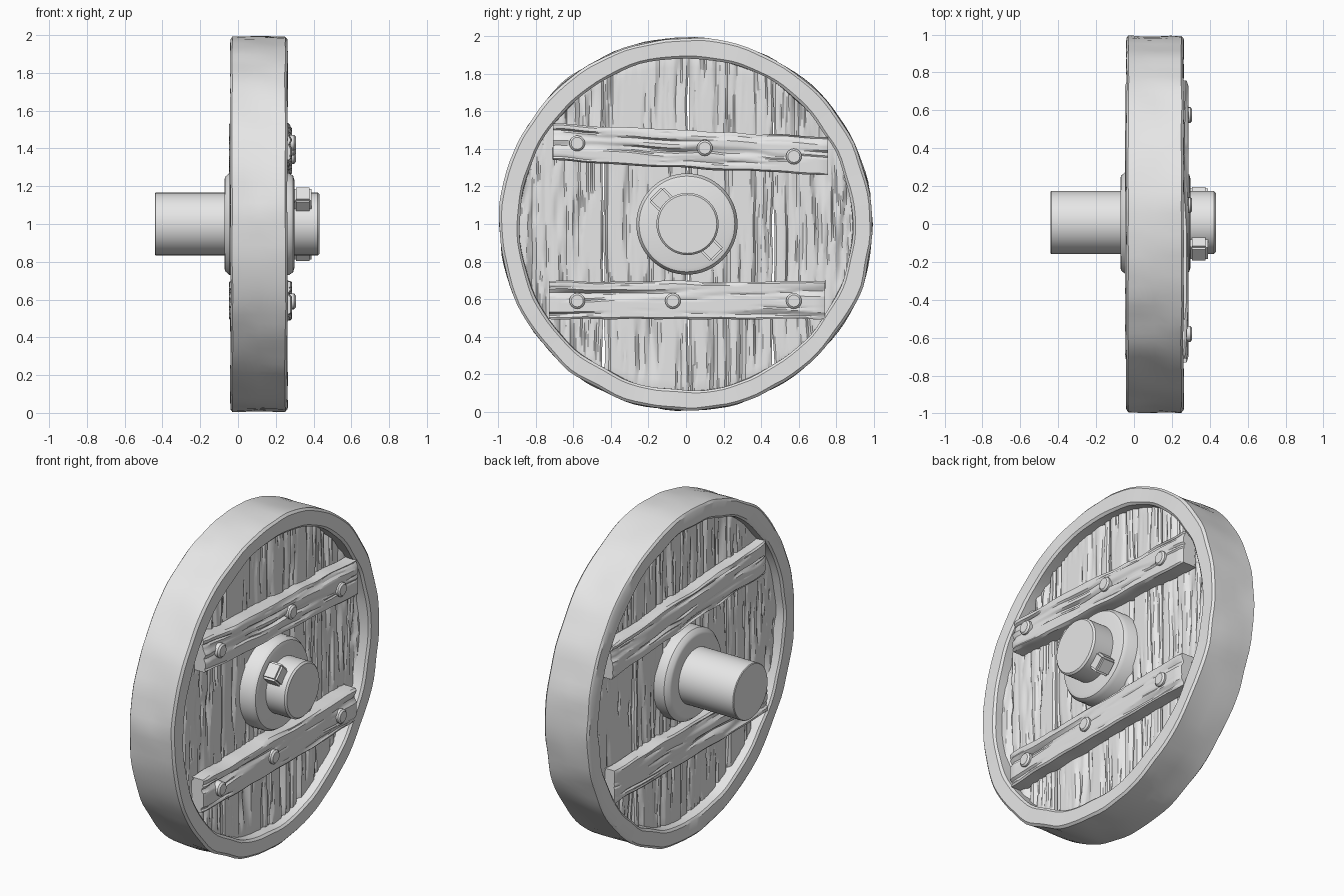
import bpy, bmesh, math
from mathutils import Vector, noise

if "Cube" in bpy.data.objects:
    bpy.data.objects.remove(bpy.data.objects["Cube"])

grey = bpy.data.materials.new("plain_grey")
grey.use_nodes = True
grey.diffuse_color = (0.8, 0.8, 0.8, 1)
grey.node_tree.nodes["Principled BSDF"].inputs["Base Color"].default_value = (0.8, 0.8, 0.8, 1)


def finish(name, bm, angle=35):
    """Turn a bmesh into a shaded object."""
    bmesh.ops.remove_doubles(bm, verts=bm.verts, dist=0.0001)
    bmesh.ops.recalc_face_normals(bm, faces=bm.faces)
    mesh = bpy.data.meshes.new(name)
    bm.to_mesh(mesh)
    bm.free()
    obj = bpy.data.objects.new(name, mesh)
    bpy.context.collection.objects.link(obj)
    mesh.materials.append(grey)
    bpy.ops.object.select_all(action="DESELECT")
    obj.select_set(True)
    bpy.context.view_layer.objects.active = obj
    bpy.ops.object.shade_smooth_by_angle(angle=math.radians(angle))
    return obj


def lathe(name, profile, segs=64, centre=(0, 1), closed=False, wobble=0.0):
    """Spin an (x, radius) profile around an axis along x."""
    bm = bmesh.new()
    rings = []
    for x, r in profile:
        ring = []
        for k in range(segs):
            a = 2 * math.pi * k / segs
            p = Vector((x, r * math.cos(a), r * math.sin(a)))
            rr = r + wobble * noise.noise(p * Vector((6, 6, 6)).x + Vector((3, 7, 1)))
            xx = x + 0.4 * wobble * noise.noise(p * 4)
            ring.append(bm.verts.new((xx, centre[0] + rr * math.cos(a), centre[1] + rr * math.sin(a))))
        rings.append(ring)
    pairs = list(zip(rings, rings[1:]))
    if closed:
        pairs.append((rings[-1], rings[0]))
    for a, b in pairs:
        for k in range(segs):
            n = (k + 1) % segs
            bm.faces.new((a[k], a[n], b[n], b[k]))
    if not closed:
        bm.faces.new(rings[0])
        bm.faces.new(rings[-1])
    return finish(name, bm)


def board(name, place, width, length, x_back, x_front, seed, depth, cols, rows):
    """Grained board; place(u, v) gives (y, z), with v along the grain."""
    bm = bmesh.new()
    sides = []
    for x, sign in ((x_back, -1), (x_front, 1)):
        grid = []
        for i in range(cols + 1):
            column = []
            for j in range(rows + 1):
                u, v = i / cols, j / rows
                n = noise.noise(Vector((u * width * 26, v * length * 1.6, seed + sign * 5)))
                fine = noise.noise(Vector((u * width * 60, v * length * 2.5, seed + sign * 9)))
                cut = depth * (max(0, n - 0.1) * 1.3 + max(0, fine - 0.25))
                if i in (0, cols) or j in (0, rows):
                    cut += 0.009
                y, z = place(u, v)
                column.append(bm.verts.new((x - sign * cut, y, z)))
            grid.append(column)
        sides.append(grid)
    back, front = sides
    for g in sides:
        for i in range(cols):
            for j in range(rows):
                bm.faces.new((g[i][j], g[i + 1][j], g[i + 1][j + 1], g[i][j + 1]))
    for i in range(cols):
        for j in (0, rows):
            bm.faces.new((back[i][j], back[i + 1][j], front[i + 1][j], front[i][j]))
    for j in range(rows):
        for i in (0, cols):
            bm.faces.new((back[i][j], back[i][j + 1], front[i][j + 1], front[i][j]))
    return finish(name, bm, 28)


# Uneven outer rim
lathe("rim", [(-0.04, 0.9), (-0.04, 0.98), (-0.03, 0.994), (0.03, 0.993), (0.11, 0.992),
              (0.19, 0.993), (0.25, 0.994), (0.262, 0.98), (0.262, 0.9), (0.25, 0.887),
              (0.11, 0.885), (-0.03, 0.887)], segs=112, closed=True, wobble=0.013)

# Four upright planks trimmed to the circle, with ragged narrow gaps
EDGES = [-0.92, -0.44, 0.01, 0.465, 0.92]


def make_plank(k):
    lo, hi = EDGES[k], EDGES[k + 1]

    def place(u, v):
        wave = 0.010 * noise.noise(Vector((k + 0.5, v * 7, 2.3)))
        wave2 = 0.010 * noise.noise(Vector((k + 1.5, v * 8, 6.1)))
        left = lo + 0.003 + wave
        right = hi - 0.003 + wave2
        y = left + (right - left) * u
        half = math.sqrt(max(0.92 ** 2 - y * y, 0.0004))
        return y, 1 + half * (2 * v - 1)

    shift = 0.005 * (-1) ** k
    board(f"plank_{k + 1}", place, hi - lo, 1.8, 0.022 - shift, 0.2 + shift,
          11.3 * k + 0.7, 0.03, 44, 44)


for k in range(4):
    make_plank(k)


# Cross battens on both faces: start bottom/top, end bottom/top
def make_batten(name, y0, y1, start, end, x_back, x_front, seed):
    def place(u, v):
        low = start[0] + (end[0] - start[0]) * v
        high = start[1] + (end[1] - start[1]) * v
        rough = 0.012 * noise.noise(Vector((v * 8, u * 2, seed)))
        return y0 + (y1 - y0) * v, low + (high - low) * u + rough

    board(name, place, 0.2, 1.5, x_back, x_front, seed, 0.03, 22, 50)


for side, xb, xf, s in (("outer", 0.18, 0.287, 3.3), ("inner", -0.047, 0.04, 8.6)):
    make_batten(side + "_upper_batten", -0.71, 0.757, (1.34, 1.535), (1.257, 1.46), xb, xf, s)
    make_batten(side + "_lower_batten", -0.73, 0.74, (0.493, 0.697), (0.49, 0.693), xb, xf, s + 20)

# Bolt heads on the outer battens
BOLTS = [(-0.58, 1.43), (0.1, 1.405), (0.575, 1.36), (-0.58, 0.59), (-0.07, 0.59), (0.575, 0.59)]
for k, spot in enumerate(BOLTS):
    lathe(f"bolt_{k + 1}", [(0.25, 0.042), (0.297, 0.042), (0.306, 0.032)], 16, spot)

# Hub collar and axle
lathe("hub_collar", [(-0.072, 0.235), (-0.068, 0.25), (-0.045, 0.27), (0.27, 0.27),
                     (0.292, 0.255), (0.298, 0.235)], 64, (0.005, 1))
lathe("axle", [(-0.44, 0.162), (-0.436, 0.166), (0.422, 0.166), (0.432, 0.156)], 64, (0.008, 1))

# Locking pin through the axle
bm = bmesh.new()
bmesh.ops.create_cube(bm, size=1)
for v in bm.verts:
    taper = 0.92 if v.co.y > 0 else 1.0
    v.co = Vector((v.co.x * 0.096, v.co.y * 0.47, v.co.z * 0.108 * taper))
bmesh.ops.bevel(bm, geom=bm.edges[:], offset=0.012, segments=2, affect="EDGES")
pin = finish("locking_pin", bm)
pin.location = (0.342, 0.003, 0.997)
pin.rotation_euler.x = math.radians(-45)
